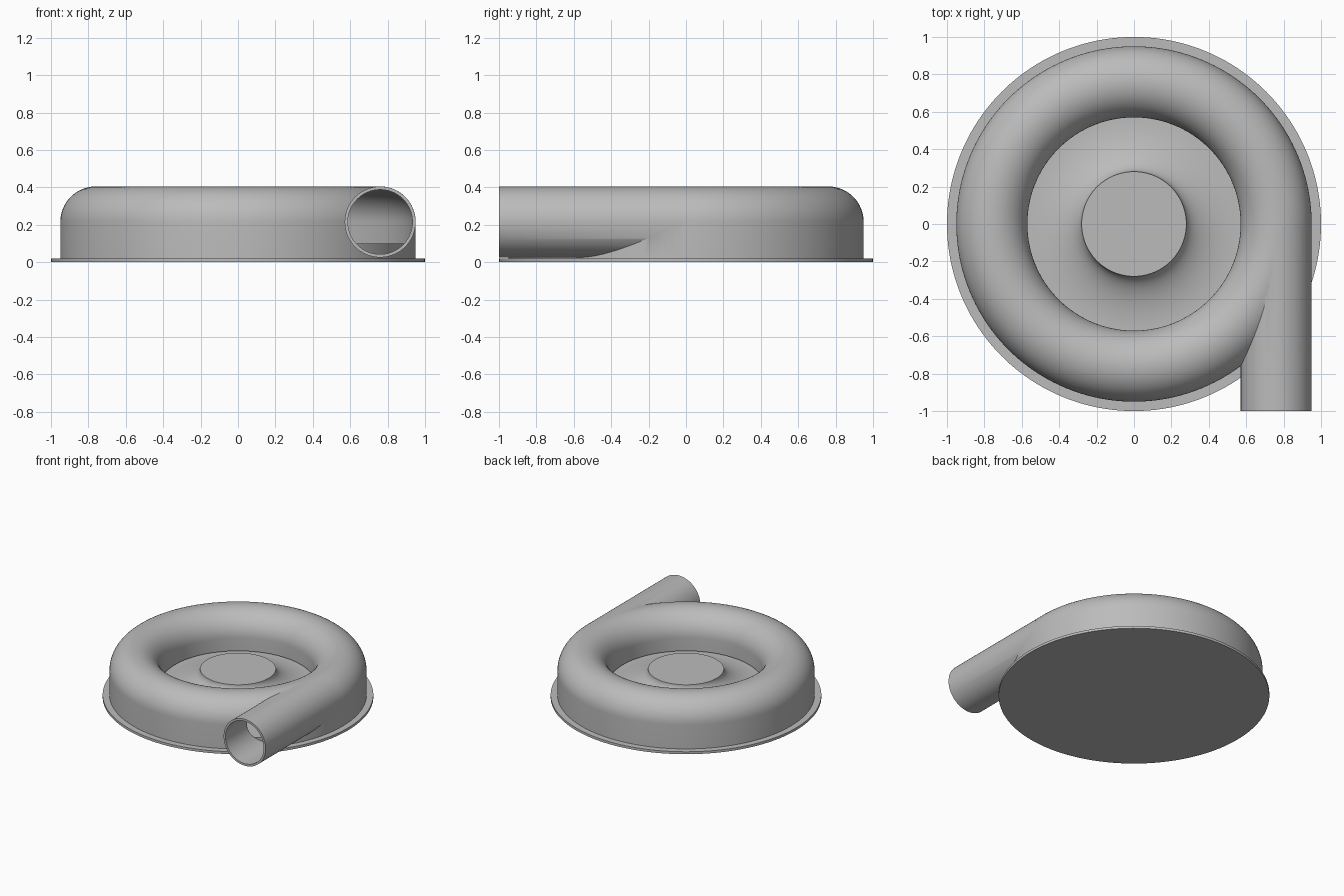
import bpy, math
from math import sin, cos, pi

if "Cube" in bpy.data.objects:
    bpy.data.objects.remove(bpy.data.objects["Cube"], do_unlink=True)

GREY = 0.5
metal = bpy.data.materials.new("cast_grey")
metal.use_nodes = True
metal.diffuse_color = (GREY, GREY, GREY, 1)
metal.node_tree.nodes["Principled BSDF"].inputs["Base Color"].default_value = (GREY, GREY, GREY, 1)

SEGMENTS = 160
RING, TUBE, AXIS_Z = 0.76, 0.19, 0.215   # scroll centre radius, tube radius, tube height
WALL = 0.017
BASE_TOP, FLOOR = 0.02, 0.10


def make_object(name, verts, faces):
    mesh = bpy.data.meshes.new(name)
    mesh.from_pydata(verts, [], faces)
    mesh.materials.append(metal)
    obj = bpy.data.objects.new(name, mesh)
    bpy.context.collection.objects.link(obj)
    bpy.ops.object.select_all(action="DESELECT")
    bpy.context.view_layer.objects.active = obj
    obj.select_set(True)
    bpy.ops.object.mode_set(mode="EDIT")
    bpy.ops.mesh.select_all(action="SELECT")
    bpy.ops.mesh.normals_make_consistent(inside=False)
    bpy.ops.object.mode_set(mode="OBJECT")
    return obj


def lathe(name, profile, closed):
    """Spin (radius, z) points; closed profiles make rings, open ones get flat caps."""
    n = len(profile)
    verts = [(r * cos(a), r * sin(a), z)
             for a in (2 * pi * s / SEGMENTS for s in range(SEGMENTS)) for r, z in profile]
    faces = []
    for s in range(SEGMENTS):
        a, b = s * n, (s + 1) % SEGMENTS * n
        for i in range(n if closed else n - 1):
            j = (i + 1) % n
            faces.append((a + i, b + i, b + j, a + j))
    if not closed:
        for i in (0, n - 1):
            faces.append([s * n + i for s in range(SEGMENTS)])
    return make_object(name, verts, faces)


def pipe(name, radius, y0, y1, sides=96):
    """Straight solid rod along y, on the scroll's tube centre."""
    verts = [(RING + radius * cos(2 * pi * s / sides), y, AXIS_Z + radius * sin(2 * pi * s / sides))
             for y in (y0, y1) for s in range(sides)]
    faces = [(s, (s + 1) % sides, sides + (s + 1) % sides, sides + s) for s in range(sides)]
    faces += [list(range(sides)), list(range(sides, 2 * sides))]
    return make_object(name, verts, faces)


def arch(radius, steps=32):
    return [(RING + radius * cos(pi * i / steps), AXIS_Z + radius * sin(pi * i / steps))
            for i in range(steps + 1)]


def smooth(obj):
    bpy.ops.object.select_all(action="DESELECT")
    bpy.context.view_layer.objects.active = obj
    obj.select_set(True)
    bpy.ops.object.shade_smooth_by_angle(angle=math.radians(30))


# Mounting flange
smooth(lathe("base_flange", [(1, 0), (1, BASE_TOP)], False))

# Back plate with a hub that flares out to the floor
flare = [(0.28 + 0.29 * (1 - cos(t)), 0.23 - 0.13 * sin(t))
         for t in (pi / 2 * i / 20 for i in range(21))]
outer = RING + TUBE - WALL
smooth(lathe("back_plate_and_hub",
             flare + [(outer, FLOOR), (outer, BASE_TOP)], False))

# Scroll housing joined to its outlet pipe, then hollowed out
housing = lathe("scroll_housing",
                [(RING + TUBE, BASE_TOP)] + arch(TUBE) + [(RING - TUBE, BASE_TOP)], True)
outlet = pipe("outlet_pipe", TUBE - 0.0005, -1, -0.03)
inner = TUBE - WALL
channel = lathe("channel_cutter",
                [(RING + inner, -0.1)] + arch(inner)
                + [(RING - inner, FLOOR + 0.01), (0.5, FLOOR + 0.01), (0.5, -0.1)], True)
bore = pipe("bore_cutter", inner - 0.0005, -1.1, 0)

bpy.context.view_layer.objects.active = housing
for part, operation in ((outlet, "UNION"), (channel, "DIFFERENCE"), (bore, "DIFFERENCE")):
    mod = housing.modifiers.new(part.name, "BOOLEAN")
    mod.operation, mod.object, mod.solver = operation, part, "EXACT"
    bpy.ops.object.modifier_apply(modifier=mod.name)
    bpy.data.objects.remove(part, do_unlink=True)
smooth(housing)
